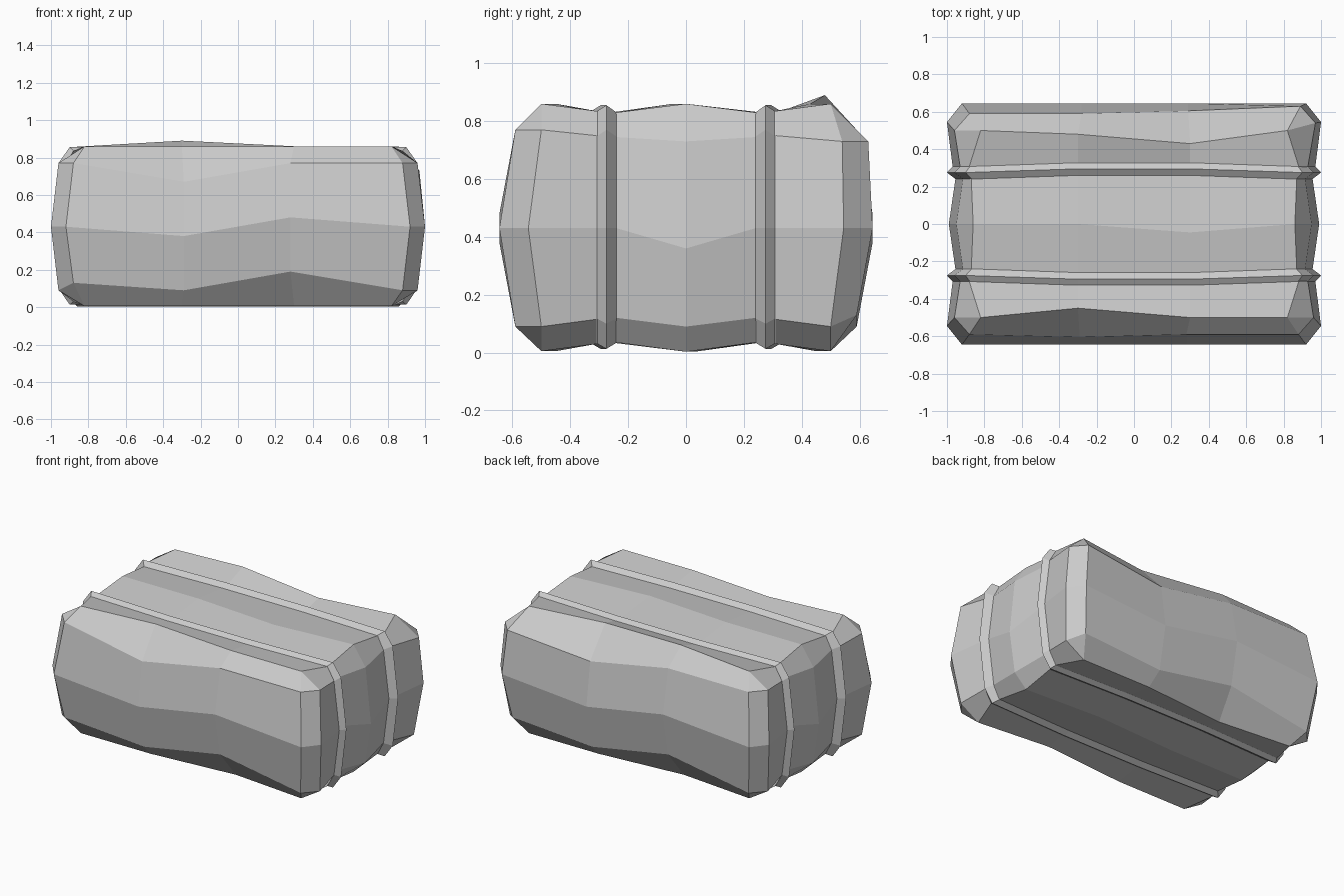
import bpy, bmesh

if "Cube" in bpy.data.objects:
    bpy.data.objects.remove(bpy.data.objects["Cube"])

COLS = (-1, -0.3, 0.3, 1)


def ring(y, w, lo, hi, side_z, corner, bow, y_mid=None):
    """14-point loop around the bale: bottom, right side, top, left side.
    bow = y offsets at the two inner columns, for bottom and top."""
    zl, zm, zh = side_z
    y_mid = y if y_mid is None else y_mid
    xs = [-corner, -0.3, 0.3, corner]
    bot = [(x, y + d, lo) for x, d in zip(xs, (0, *bow[0], 0))]
    top = [(x, y + d, hi) for x, d in zip(xs, (0, *bow[1], 0))]
    e = w - 0.04
    right = [(e, y, zl), (w, y_mid, zm), (e, y, zh)]
    left = [(-x, yy, z) for x, yy, z in reversed(right)]
    return bot + right + top[::-1] + left


def spin(points):
    """Half turn about z of a ring, keeping the point order."""
    p = [(-x, -y, z) for x, y, z in points]
    return p[3::-1] + p[13:10:-1] + p[10:6:-1] + p[6:3:-1]


def bridge(bm, a, b):
    n = len(a)
    for i in range(n):
        bm.faces.new((a[i], a[(i + 1) % n], b[(i + 1) % n], b[i]))


def finish(bm, name):
    bmesh.ops.remove_doubles(bm, verts=bm.verts, dist=0.001)
    bmesh.ops.recalc_face_normals(bm, faces=bm.faces)
    mesh = bpy.data.meshes.new(name)
    bm.to_mesh(mesh)
    bm.free()
    ob = bpy.data.objects.new(name, mesh)
    bpy.context.collection.objects.link(ob)


# bale body: rounded end panels, pinched where the straps sit
bow0 = ((0.0, 0.0), (0.0, 0.0))
pinch_bow = ((-0.02, -0.02), (-0.02, -0.02))
front = ring(-0.5, 1.0, 0.005, 0.86, (0.09, 0.43, 0.77), 0.82,
             ((0, 0.05), (0.05, 0)), -0.545)
outer = ring(-0.31, 0.97, 0.03, 0.835, (0.115, 0.43, 0.75), 0.88, pinch_bow)
inner = ring(-0.24, 0.955, 0.035, 0.83, (0.12, 0.43, 0.745), 0.87, pinch_bow)
middle = ring(0, 0.99, 0.003, 0.86, (0.09, 0.36, 0.73), 0.86,
              ((0.0, 0.03), (0, -0.045)))
back = spin(front)
back[9] = (-0.3, 0.48, 0.89)
back[8] = (0.3, 0.43, 0.86)
back[6] = (0.97, 0.54, 0.73)

# panel rows: (z at each column, y); corners repeat to make triangular corners
low, mid, high = (0.13, 0.09, 0.19, 0.09), (0.43, 0.38, 0.48, 0.43), (0.77, 0.67, 0.77, 0.77)


def panel_ring():
    c = (-0.88, -0.29, 0.28, 0.88)
    b = [(x, -0.59, z) for x, z in zip(c, low)]
    t = [(x, -0.59 if x != c[1] else -0.605, z) for x, z in zip(c, high)]
    return b + [b[3], (0.92, -0.645, 0.43), t[3]] + t[::-1] + [t[0], (-0.92, -0.645, 0.43), b[0]]


front_panel = panel_ring()
back_panel = spin(front_panel)
back_panel[6] = back_panel[7] = (0.89, 0.63, 0.73)
front_mid = [(-0.29, -0.645, mid[1]), (0.28, -0.645, mid[2])]
back_mid = [(-x, -y, z) for x, y, z in reversed(front_mid)]

bm = bmesh.new()
sections = [front_panel, front, outer, inner, middle,
            spin(inner), spin(outer), back, back_panel]
loops = [[bm.verts.new(p) for p in s] for s in sections]
for a, b in zip(loops, loops[1:]):
    bridge(bm, a, b)
for loop, mids in ((loops[0], front_mid), (loops[-1], back_mid)):
    m = [bm.verts.new(p) for p in mids]
    rows = [loop[0:4], [loop[12], *m, loop[5]], loop[10:6:-1]]
    for r0, r1 in zip(rows, rows[1:]):
        for i in range(3):
            bm.faces.new((r0[i], r0[i + 1], r1[i + 1], r1[i]))
finish(bm, "bale_body")

# two straps: ridges of triangular section wrapped around the bale
for name, turn in (("front_strap", False), ("back_strap", True)):
    peak = ring(-0.275, 1.0, 0.013, 0.855, (0.10, 0.43, 0.77), 0.90, pinch_bow)
    base_a = ring(-0.312, 0.965, 0.034, 0.832, (0.12, 0.43, 0.745), 0.875, pinch_bow)
    base_b = ring(-0.237, 0.95, 0.036, 0.828, (0.12, 0.43, 0.745), 0.865, pinch_bow)
    bm = bmesh.new()
    rings = [[bm.verts.new(p) for p in (spin(r) if turn else r)]
             for r in (base_a, peak, base_b)]
    for i in range(3):
        bridge(bm, rings[i], rings[(i + 1) % 3])
    finish(bm, name)
